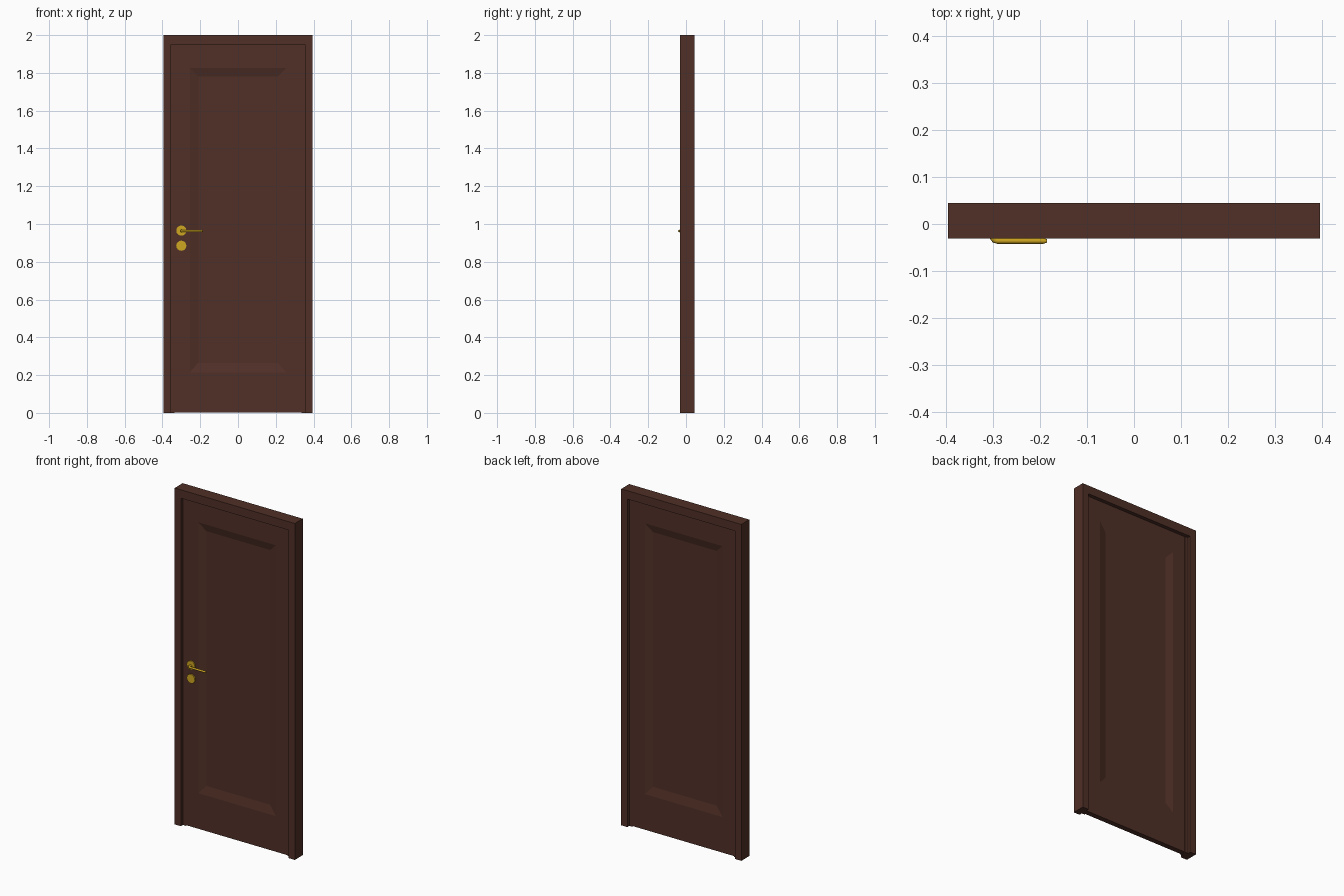
import bpy, bmesh, math

if "Cube" in bpy.data.objects:
    bpy.data.objects.remove(bpy.data.objects["Cube"], do_unlink=True)


def material(name, color):
    m = bpy.data.materials.new(name)
    m.use_nodes = True
    m.diffuse_color = color
    m.node_tree.nodes["Principled BSDF"].inputs["Base Color"].default_value = color
    return m


WOOD = material("dark brown wood", (0.080, 0.029, 0.020, 1))
BRASS = material("yellow brass", (0.62, 0.38, 0.015, 1))
MID_Y = 0.007


def finish(bm, name, mat):
    bmesh.ops.recalc_face_normals(bm, faces=bm.faces)
    mesh = bpy.data.meshes.new(name)
    bm.to_mesh(mesh)
    bm.free()
    mesh.materials.append(mat)
    obj = bpy.data.objects.new(name, mesh)
    bpy.context.collection.objects.link(obj)
    return obj


def extruded(name, outline, depth, mat):
    """Extrude an xz outline along y, centred on the door plane."""
    bm = bmesh.new()
    face = bm.faces.new([bm.verts.new((x, MID_Y - depth / 2, z)) for x, z in outline])
    new = bmesh.ops.extrude_face_region(bm, geom=[face])["geom"]
    verts = [v for v in new if isinstance(v, bmesh.types.BMVert)]
    bmesh.ops.translate(bm, verts=verts, vec=(0, depth, 0))
    return finish(bm, name, mat)


def rect(x0, x1, z0, z1):
    return [(x0, z0), (x1, z0), (x1, z1), (x0, z1)]


# Outer frame: two jambs and the head in one piece
W, IN = 0.395, 0.355
extruded("door_frame", [(-W, 0), (-W, 2), (W, 2), (W, 0),
                        (IN, 0), (IN, 1.95), (-IN, 1.95), (-IN, 0)], 0.075, WOOD)

# Narrow stops beside the leaf
for side, s in (("left", 1), ("right", -1)):
    extruded(side + "_stop", rect(min(s * 0.335, s * IN), max(s * 0.335, s * IN), 0, 1.95),
             0.037, WOOD)

# Door leaf: nested rings make a sunken, bevelled panel on both faces
bm = bmesh.new()
HALF = 0.0155
rings = [(0.35, 0.003, 1.95, HALF), (0.255, 0.215, 1.825, HALF),
         (0.21, 0.265, 1.78, 0.004)]
outer = []
for s in (-1, 1):
    loops = [[bm.verts.new((x, MID_Y + s * y, z)) for x, z in rect(-hx, hx, z0, z1)]
             for hx, z0, z1, y in rings]
    for a, b in zip(loops, loops[1:]):
        for i in range(4):
            j = (i + 1) % 4
            bm.faces.new((a[i], a[j], b[j], b[i]))
    bm.faces.new(loops[-1])
    outer.append(loops[0])
for i in range(4):
    j = (i + 1) % 4
    bm.faces.new((outer[0][i], outer[0][j], outer[1][j], outer[1][i]))
finish(bm, "door_leaf", WOOD)

# Round plates for the handle and the lock
FACE_Y = MID_Y - HALF
for name, z in (("handle_plate", 0.965), ("lock_plate", 0.885)):
    bpy.ops.mesh.primitive_cylinder_add(vertices=16, radius=0.027, depth=0.009,
                                        location=(-0.3, FACE_Y - 0.003, z),
                                        rotation=(math.pi / 2, 0, 0))
    plate = bpy.context.object
    plate.name = name
    plate.data.materials.append(BRASS)

# Lever handle swept along a bent path
curve = bpy.data.curves.new("lever_handle", "CURVE")
curve.dimensions = "3D"
curve.bevel_depth = 0.006
curve.bevel_resolution = 2
curve.use_fill_caps = True
path = [(-0.299, FACE_Y), (-0.299, -0.029), (-0.296, -0.034), (-0.29, -0.036),
        (-0.192, -0.036), (-0.185, -0.036)]
radii = [1.2, 1.2, 1.1, 1, 1, 0.6]
spline = curve.splines.new("POLY")
spline.points.add(len(path) - 1)
for p, (x, y), r in zip(spline.points, path, radii):
    p.co = (x, y, 0.963, 1)
    p.radius = r
curve.materials.append(BRASS)
lever = bpy.data.objects.new("lever_handle", curve)
bpy.context.collection.objects.link(lever)
